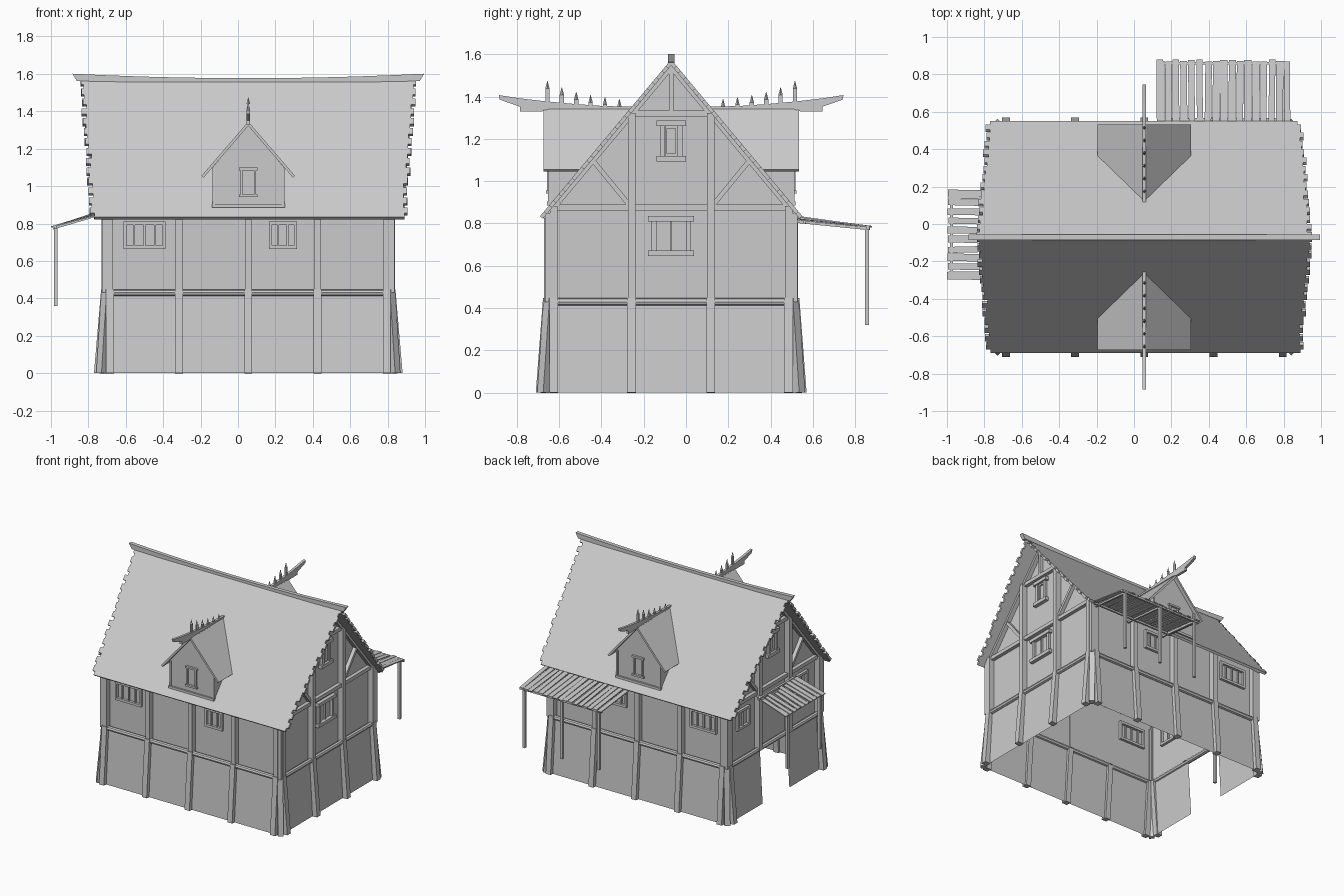
import bpy, bmesh, math, random
from mathutils import Vector, Matrix

random.seed(4)
if "Cube" in bpy.data.objects:
    bpy.data.objects.remove(bpy.data.objects["Cube"])

GREY = bpy.data.materials.new("plain grey")
GREY.use_nodes = True
GREY.diffuse_color = (0.6, 0.6, 0.6, 1)
GREY.node_tree.nodes["Principled BSDF"].inputs["Base Color"].default_value = (0.6, 0.6, 0.6, 1)

CENTRE = Vector((0.055, -0.07, 0))   # house axis; everything below is local to it
HX, HY = 0.742, 0.558                # upper wall half sizes
RIDGE, PITCH = 1.575, 1.195          # main roof
FLOOR = 0.43                         # rail height
POST_X = [-0.74, -0.37, 0, 0.37, 0.74]
POST_Y = [-0.555, -0.187, 0.187, 0.555]


def finish(bm, name):
    bmesh.ops.recalc_face_normals(bm, faces=bm.faces)
    mesh = bpy.data.meshes.new(name)
    bm.to_mesh(mesh)
    bm.free()
    mesh.materials.append(GREY)
    obj = bpy.data.objects.new(name, mesh)
    obj.location = CENTRE
    bpy.context.collection.objects.link(obj)
    return obj


def sheet(bm, pts):
    return bm.faces.new([bm.verts.new(p) for p in pts])


def prism(bm, pts, vec):
    face = sheet(bm, pts)
    ext = bmesh.ops.extrude_face_region(bm, geom=[face], use_keep_orig=True)
    bmesh.ops.translate(bm, vec=vec, verts=[v for v in ext["geom"] if isinstance(v, bmesh.types.BMVert)])


def beam(bm, a, b, w, d=None, across=(1, 0, 0)):
    """Square timber from a to b; w is measured along 'across'."""
    a, b, u = Vector(a), Vector(b), Vector(across)
    axis = (b - a).normalized()
    u = (u - axis * u.dot(axis)).normalized() * w / 2
    v = axis.cross(u).normalized() * (d or w) / 2
    prism(bm, [a + u + v, a - u + v, a - u - v, a + u - v], b - a)


def rod(bm, a, b, r1, r2, sides):
    a, b = Vector(a), Vector(b)
    rot = (b - a).to_track_quat("Z", "Y").to_matrix().to_4x4()
    bmesh.ops.create_cone(bm, cap_ends=True, segments=sides, radius1=r1, radius2=r2,
                          depth=(b - a).length, matrix=Matrix.Translation((a + b) / 2) @ rot)


def roof_z(y):
    return RIDGE - PITCH * abs(y)


# Plaster walls: sloping plinth, upright storey, gables
bm = bmesh.new()
for s in (-1, 1):
    sheet(bm, [(-0.785, s * 0.61, 0), (0.785, s * 0.61, 0), (0.76, s * 0.58, FLOOR), (-0.76, s * 0.58, FLOOR)])
    sheet(bm, [(-HX, s * HY, FLOOR), (HX, s * HY, FLOOR), (HX, s * HY, 0.89), (-HX, s * HY, 0.89)])
    sheet(bm, [(s * HX, -HY, FLOOR), (s * HX, HY, FLOOR), (s * HX, HY, 0.88),
               (s * HX, 0, 1.55), (s * HX, -HY, 0.88)])
    # the doorway leaves the middle bay open on one side
    bays = [(-0.61, 0.61)] if s > 0 else [(-0.61, -0.165), (0.165, 0.61)]
    for lo, hi in bays:
        k = 0.58 / 0.61
        top = [hi * k if abs(hi) > 0.5 else hi, lo * k if abs(lo) > 0.5 else lo]
        sheet(bm, [(s * 0.785, lo, 0), (s * 0.785, hi, 0), (s * 0.76, top[0], FLOOR), (s * 0.76, top[1], FLOOR)])
finish(bm, "plaster_walls")

# Posts: leaning below the rail, upright above
bm = bmesh.new()
for s in (-1, 1):
    for x in POST_X:
        beam(bm, (x, s * 0.617, 0), (x, s * 0.583, 0.445), 0.042, 0.046)
        beam(bm, (x, s * 0.577, FLOOR), (x, s * 0.577, 0.85), 0.036, 0.046)
    for y in POST_Y:
        if s > 0 or abs(y) > 0.3:
            beam(bm, (s * 0.802, y, 0), (s * 0.764, y, 0.445), 0.042, 0.046, (0, 1, 0))
        beam(bm, (s * 0.762, y, FLOOR), (s * 0.762, y, roof_z(y) - 0.03), 0.036, 0.046, (0, 1, 0))
    for t in (-1, 1):
        beam(bm, (s * 0.785, t * 0.605, 0), (s * 0.757, t * 0.575, 0.445), 0.04, 0.04, (1, s * t, 0))
        beam(bm, (s * 0.76, t * 0.575, FLOOR), (s * 0.76, t * 0.575, 0.85), 0.045)
finish(bm, "wall_posts")

# Round rail between the storeys
bm = bmesh.new()
for s in (-1, 1):
    rod(bm, (-0.76, s * 0.583, FLOOR), (0.76, s * 0.583, FLOOR), 0.018, 0.018, 8)
    rod(bm, (s * 0.765, -0.58, FLOOR), (s * 0.765, 0.58, FLOOR), 0.018, 0.018, 8)
finish(bm, "storey_rail")

# Gable framing: ties, king post, braces, rafters
bm = bmesh.new()
for s in (-1, 1):
    x, Y = s * 0.755, (1, 0, 0)
    beam(bm, (x, -0.56, 0.875), (x, 0.56, 0.875), 0.03, 0.028)
    beam(bm, (x, -0.2, 1.32), (x, 0.2, 1.32), 0.03, 0.028)
    beam(bm, (x, 0, 1.32), (x, 0, 1.55), 0.03, 0.02)
    for t in (-1, 1):
        beam(bm, (x, t * 0.2, 0.89), (x, t * 0.38, 1.11), 0.03, 0.022)
        beam(bm, (x, t * 0.6, roof_z(0.6) - 0.035), (x, 0, RIDGE - 0.035), 0.04, 0.026)
finish(bm, "gable_frame")


# Windows: jambs, boards at head and sill, bars and a pane
def window(bm, c, u, w, h, bars, lip=0.0, t=0.016, depth=0.04):
    c, u, up = Vector(c), Vector(u), Vector((0, 0, 1))
    n = u.cross(up)
    for s in (-1, 1):
        e = c + u * s * (w - t) / 2
        beam(bm, e - up * h / 2, e + up * h / 2, t, depth, u)
        e = c + up * s * (h - t) / 2
        beam(bm, e - u * (w / 2 + lip), e + u * (w / 2 + lip), depth + lip, t * 1.2, n)
    for i in range(bars):
        e = c + u * w * ((i + 1) / (bars + 1) - 0.5)
        beam(bm, e - up * h / 2, e + up * h / 2, 0.01, depth * 0.6, u)


bm = bmesh.new()
for s in (-1, 1):
    window(bm, (-0.555, s * HY, 0.738), (1, 0, 0), 0.225, 0.145, 3)
    window(bm, (0.185, s * HY, 0.738), (1, 0, 0), 0.15, 0.145, 2)
    window(bm, (s * HX, 0, 1.19), (0, 1, 0), 0.105, 0.19, 0, 0.018, 0.022)
    window(bm, (s * HX, 0, 1.19), (0, 1, 0), 0.06, 0.14, 0, 0, 0.01, 0.022)
    window(bm, (-HX, s * 0.36, 0.735), (0, 1, 0), 0.15, 0.15, 1)
    window(bm, (0, s * 0.575, 1.02), (1, 0, 0), 0.085, 0.155, 0, 0.008, 0.012, 0.025)
window(bm, (HX, 0, 0.74), (0, 1, 0), 0.185, 0.185, 1, 0.016, 0.022)
finish(bm, "windows")

# Main roof: two slabs with ragged shingle ends
bm = bmesh.new()
ROWS = 14
for s in (-1, 1):
    ends = {-1: [], 1: []}
    for side in ends:
        for i in range(ROWS):
            reach = 0.9 - 0.058 * (i + 0.5) / ROWS + random.uniform(-0.006, 0.006)
            bite = random.uniform(0.012, 0.028)
            for f, r in ((0, reach), (0.6, reach), (0.6, reach - bite), (1, reach - bite)):
                y = 0.62 * (i + f) / ROWS
                ends[side].append(Vector((side * r, s * y, roof_z(y))))
    slope = Vector((0, s * PITCH, 1)).normalized()
    prism(bm, ends[1] + ends[-1][::-1], slope * -0.018)
finish(bm, "main_roof")

# Sagging ridge beam
bm = bmesh.new()
xs = [-0.94 + 0.188 * i for i in range(11)]
top = [(x, -0.015, 1.577 + 0.024 * (x / 0.94) ** 2) for x in xs]
low = [(x * 0.975, -0.015, 1.552 + 0.01 * (x / 0.94) ** 2) for x in xs]
prism(bm, top + low[::-1], (0, 0.03, 0))
finish(bm, "ridge_beam")


# Dormers, one on each slope
for s, label in ((-1, "front"), (1, "back")):
    face, lead = s * 0.575, s * 0.603
    bm = bmesh.new()
    sheet(bm, [(-0.19, face, 0.89), (0.19, face, 0.89), (0.19, face, 1.1), (0, face, 1.33), (-0.19, face, 1.1)])
    for t in (-1, 1):
        sheet(bm, [(t * 0.19, face, 0.88), (t * 0.19, face, 1.1), (t * 0.19, s * 0.39, 1.1)])
        beam(bm, (t * 0.185, face, 0.89), (t * 0.185, face, 1.1), 0.015)
    beam(bm, (-0.195, face, 0.895), (0.195, face, 0.895), 0.025, 0.018, (0, 1, 0))
    finish(bm, label + "_dormer_wall")
    bm = bmesh.new()
    for t in (-1, 1):
        prism(bm, [(0, lead, 1.345), (t * 0.25, lead, 1.055), (t * 0.25, s * 0.425, 1.055), (0, s * 0.18, 1.345)],
              (-t * 0.011, 0, -0.01))
    finish(bm, label + "_dormer_roof")
    # curved horn beam with a row of pointed pegs
    bm = bmesh.new()
    horn = [(0.18, 1.352), (0.32, 1.355), (0.46, 1.365), (0.6, 1.378), (0.72, 1.392), (0.815, 1.407),
            (0.81, 1.385), (0.715, 1.352), (0.715, 1.33), (0.61, 1.33), (0.58, 1.34), (0.18, 1.34)]
    prism(bm, [(-0.01, s * y, z) for y, z in horn], (0.02, 0, 0))
    for i in range(6):
        y = s * (0.245 + 0.068 * i)
        tip = 1.388 + 0.04 * (i / 5) + 0.045 * (i / 5) ** 3
        beam(bm, (0, y, 1.345), (0, y, tip - 0.035), 0.01, 0.02)
        rod(bm, (0, y, tip - 0.035), (0, y, tip), 0.01, 0.001, 4)
    finish(bm, label + "_dormer_horn")

# Back lean-to: loose planks running away from the wall
bm = bmesh.new()
for i in range(17):
    x = 0.085 + 0.0425 * i
    skew, drop = random.uniform(-0.005, 0.005), random.uniform(0, 0.012)
    beam(bm, (x, 0.6, 0.832 - drop), (x + skew, 0.95 - random.uniform(0, 0.012), 0.785),
         random.uniform(0.032, 0.04), 0.007)
beam(bm, (0.07, 0.93, 0.778), (0.78, 0.93, 0.778), 0.014, 0.014, (0, 1, 0))
beam(bm, (0.07, 0.63, 0.808), (0.78, 0.63, 0.808), 0.014, 0.014, (0, 1, 0))
for x in (0.1, 0.42, 0.745):
    beam(bm, (x, 0.925, 0.32), (x, 0.925, 0.782), 0.02)
    beam(bm, (x, 0.57, 0.812), (x, 0.94, 0.775), 0.014)
finish(bm, "back_lean_to")

# Side lean-to over the doorway
bm = bmesh.new()
for i in range(10):
    y = -0.21 + 0.049 * i
    beam(bm, (-0.83 + random.uniform(-0.01, 0.04), y, 0.85),
         (-1.055 + random.uniform(0, 0.012), y + random.uniform(-0.006, 0.006), 0.782),
         random.uniform(0.032, 0.042), 0.007, (0, 1, 0))
beam(bm, (-1.03, -0.22, 0.78), (-1.03, 0.24, 0.78), 0.016)
beam(bm, (-0.8, -0.22, 0.848), (-0.8, 0.24, 0.848), 0.016)
for y in (-0.19, 0.21):
    beam(bm, (-1.03, y, 0.36), (-1.03, y, 0.785), 0.02)
    beam(bm, (-1.045, y, 0.775), (-0.75, y, 0.862), 0.014)
finish(bm, "side_lean_to")
